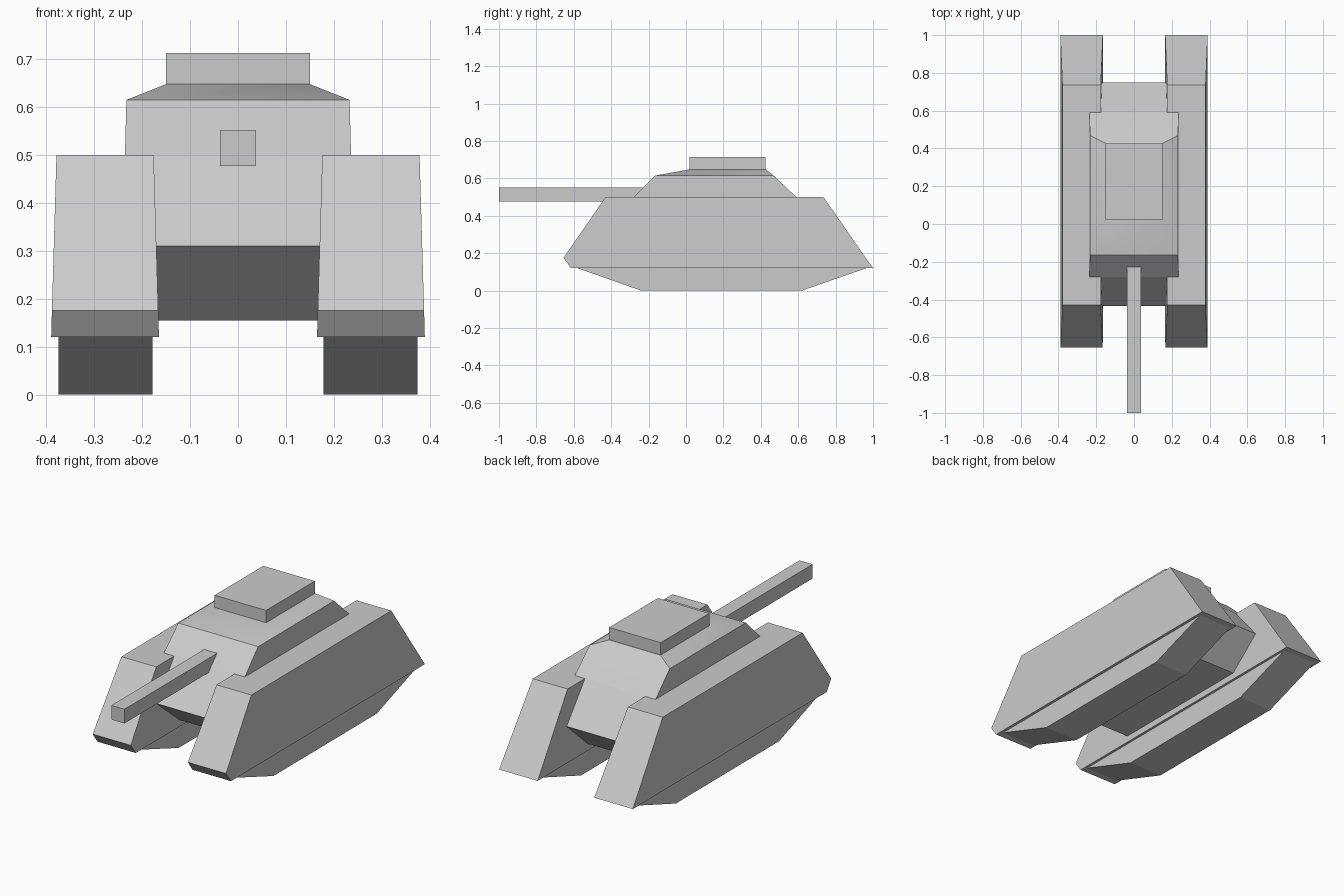
import bpy, bmesh, math

if "Cube" in bpy.data.objects:
    bpy.data.objects.remove(bpy.data.objects["Cube"])


def loft(name, layers, mirror=False, smooth=False):
    """Stack rectangular layers (z, x0, x1, y0, y1) into one closed solid."""
    bm = bmesh.new()
    rings = []
    for z, x0, x1, y0, y1 in layers:
        rings.append([bm.verts.new(p) for p in
                      ((x0, y0, z), (x1, y0, z), (x1, y1, z), (x0, y1, z))])
    for a, b in zip(rings, rings[1:]):
        for i in range(4):
            j = (i + 1) % 4
            bm.faces.new((a[i], a[j], b[j], b[i]))
    bm.faces.new(rings[0][::-1])
    bm.faces.new(rings[-1])
    bmesh.ops.recalc_face_normals(bm, faces=bm.faces)
    mesh = bpy.data.meshes.new(name)
    bm.to_mesh(mesh)
    bm.free()
    ob = bpy.data.objects.new(name, mesh)
    bpy.context.collection.objects.link(ob)
    if mirror:
        ob.modifiers.new("mirror", 'MIRROR').use_axis[0] = True
    if smooth:
        bpy.ops.object.select_all(action='DESELECT')
        ob.select_set(True)
        bpy.context.view_layer.objects.active = ob
        bpy.ops.object.shade_smooth_by_angle(angle=math.radians(25))
    return ob


# Track pods: narrow tread below, wide armoured skirt above
loft("track_pods", [
    (0.00, 0.178, 0.375, -0.24, 0.62),
    (0.12, 0.178, 0.375, -0.58, 0.965),
    (0.12, 0.165, 0.390, -0.615, 1.0),
    (0.175, 0.1665, 0.3885, -0.655, 0.961),
    (0.50, 0.176, 0.379, -0.43, 0.735),
], mirror=True)

# Hull between the pods, stepping out into the turret above them
loft("hull_and_turret", [
    (0.155, -0.167, 0.167, -0.25, 0.58),
    (0.31, -0.171, 0.171, -0.435, 0.75),
    (0.50, -0.177, 0.177, -0.28, 0.59),
    (0.50, -0.236, 0.236, -0.28, 0.59),
    (0.615, -0.233, 0.233, -0.165, 0.468),
    (0.648, -0.15, 0.15, 0.02, 0.427),
], smooth=True)

# Hatch block on the turret roof
loft("roof_hatch", [
    (0.64, -0.15, 0.15, 0.02, 0.425),
    (0.713, -0.15, 0.15, 0.02, 0.425),
])

# Square gun barrel
loft("gun_barrel", [
    (0.477, -0.038, 0.038, -1.0, -0.2),
    (0.552, -0.038, 0.038, -1.0, -0.2),
])
